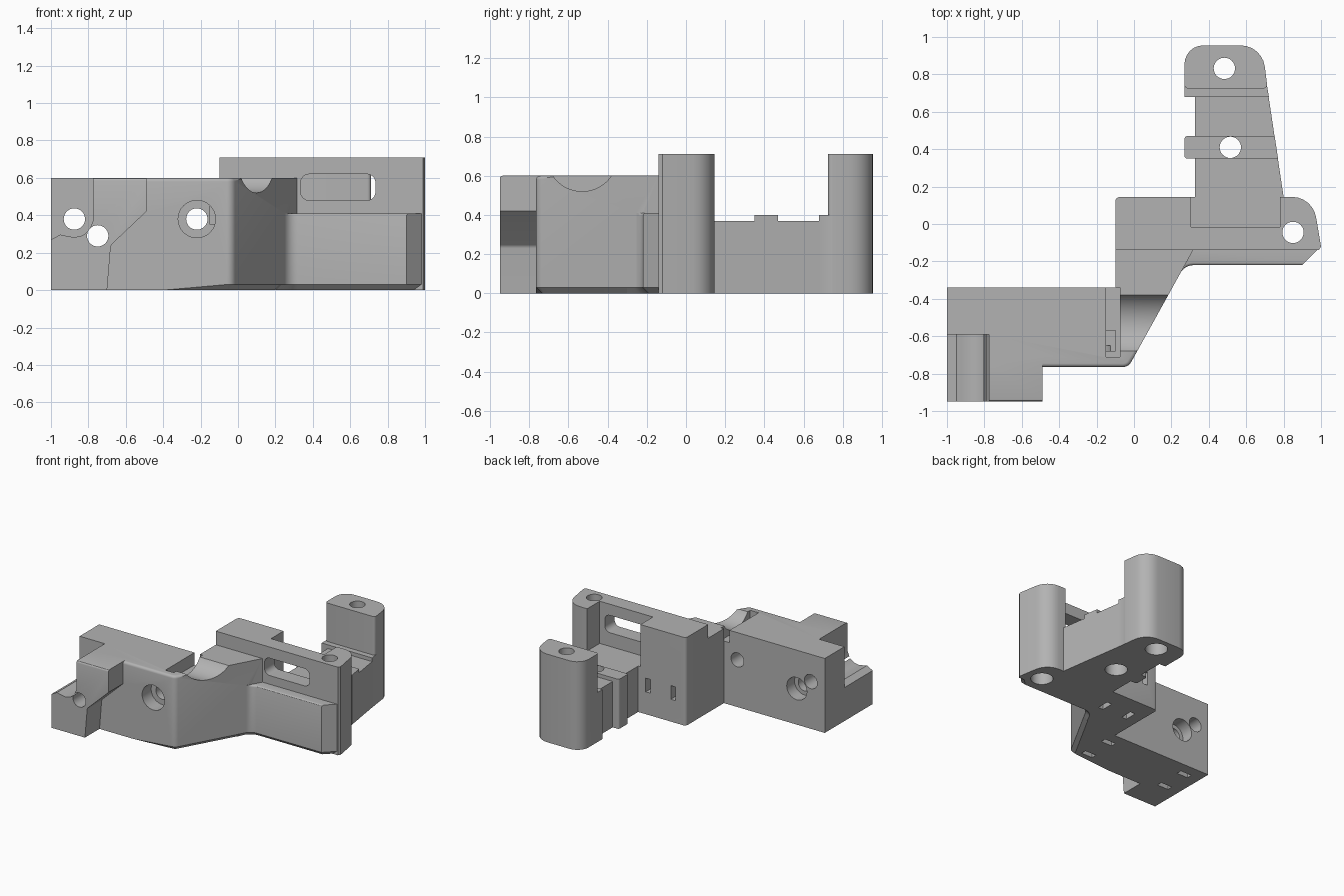
import bpy, bmesh, math
from mathutils import Vector

if "Cube" in bpy.data.objects:
    bpy.data.objects.remove(bpy.data.objects["Cube"])

grey = bpy.data.materials.new("grey plastic")
grey.diffuse_color = (0.45, 0.45, 0.45, 1)
grey.use_nodes = True
grey.node_tree.nodes["Principled BSDF"].inputs["Base Color"].default_value = grey.diffuse_color


def outline(pts, seg=6):
    """Polygon from (u, v) or (u, v, radius) corners; a radius rounds that corner."""
    out = []
    for i, p in enumerate(pts):
        c = Vector(p[:2])
        if len(p) < 3:
            out.append(c)
            continue
        a = (Vector(pts[i - 1][:2]) - c).normalized()
        b = (Vector(pts[(i + 1) % len(pts)][:2]) - c).normalized()
        half = a.angle(b) / 2
        centre = c + (a + b).normalized() * (p[2] / math.sin(half))
        d = p[2] / math.tan(half)
        s, e = c + a * d - centre, c + b * d - centre
        ang = s.angle_signed(e)
        for k in range(seg + 1):
            t = -ang * k / seg
            out.append(centre + Vector((s.x * math.cos(t) - s.y * math.sin(t),
                                        s.x * math.sin(t) + s.y * math.cos(t))))
    return out


def prism(name, pts, lo, hi, axis='Z', bevel=None):
    """Extrude an outline along an axis; bevel is a list of (test, width, segments)."""
    place = {'Z': lambda u, v, w: (u, v, w), 'Y': lambda u, v, w: (u, w, v),
             'X': lambda u, v, w: (w, u, v)}[axis]
    bm = bmesh.new()
    face = bm.faces.new([bm.verts.new(place(p[0], p[1], lo)) for p in outline(pts)])
    ext = bmesh.ops.extrude_face_region(bm, geom=[face])
    move = Vector(place(0, 0, hi - lo))
    bmesh.ops.translate(bm, vec=move, verts=[g for g in ext['geom'] if isinstance(g, bmesh.types.BMVert)])
    bmesh.ops.recalc_face_normals(bm, faces=bm.faces)
    for test, width, seg in bevel or []:
        edges = [e for e in bm.edges if all(test(v.co) for v in e.verts)]
        bmesh.ops.bevel(bm, geom=edges, offset=width, segments=seg, profile=0.5, affect='EDGES')
    bmesh.ops.recalc_face_normals(bm, faces=bm.faces)
    mesh = bpy.data.meshes.new(name)
    bm.to_mesh(mesh)
    bm.free()
    mesh.materials.append(grey)
    ob = bpy.data.objects.new(name, mesh)
    bpy.context.collection.objects.link(ob)
    return ob


def rect(x0, x1, y0, y1):
    return [(x0, y0), (x1, y0), (x1, y1), (x0, y1)]


def disc(u, v, r, n=32):
    return [(u + r * math.cos(2 * math.pi * k / n), v + r * math.sin(2 * math.pi * k / n)) for k in range(n)]


def combine(body, tool, op):
    mod = body.modifiers.new(op, 'BOOLEAN')
    mod.operation, mod.solver, mod.object = op, 'EXACT', tool
    bpy.context.view_layer.objects.active = body
    bpy.ops.object.modifier_apply(modifier=mod.name)
    bpy.data.objects.remove(tool)


# main block with the slanted front corner
body = prism("mounting_bracket", [
    (-1, -.34), (-1, -.765), (-.03, -.765, .05), (.316, -.14), (.316, -.08), (-.1, -.08), (-.1, -.34)],
    0, .6, bevel=[(lambda c: c.z < .001 and c.x > -.07 and c.y < -.13, .03, 1),
                  (lambda c: c.z > .599 and c.y < -.7, .02, 4)])

solids = [
    # stepped tab on the front left
    prism("front_tab", [(-1, 0), (-.7, 0), (-.68, .24, .03), (-.49, .42), (-.49, .6), (-1, .6)],
          -.95, -.7, 'Y', [(lambda c: c.z > .599 and c.y < -.94, .015, 3)]),
    # low wing in front of the wall
    prism("front_wing", [(.05, .1), (.05, -.3), (.2, -.3), (.227, -.3), (.271, -.22, .08), (.9, -.22), (1, -.12),
                         (.975, -.02), (.9, .1)], 0, .41,
          bevel=[(lambda c: c.z < .001 and c.y < -.11 and c.x > .22, .03, 1),
                 (lambda c: c.z > .4 and c.y < -.21 and c.x > .26, .015, 3)]),
    # tall wall with a rounded right end
    prism("tall_wall", [(-.1, -.14), (.988, -.14), (1, -.12), (.955, .145, .13), (-.1, .145, .025)], 0, .71),
    # tapered arm, its two cross strips and the end post
    prism("rear_arm", [(.325, .05), (.814, .05), (.708, .76), (.325, .76)], 0, .37),
    prism("middle_strip", [(.27, .35, .015), (.77, .35), (.752, .47), (.27, .47, .015)], 0, .4),
    prism("rear_strip", [(.27, .68), (.721, .68), (.708, .76), (.27, .76)], 0, .4),
    prism("end_post", [(.27, .725, .02), (.714, .725, .02), (.685, .955, .13), (.27, .955, .1)], 0, .71),
]
for s in solids:
    combine(body, s, 'UNION')

cuts = [
    # pocket behind the wall and the long window through it
    prism("pocket", [(.305, -.015), (.78, -.015), (.78, .3), (.305, .3)], .37, .9),
    prism("window", [(.335, .48, .045), (.735, .48, .045), (.735, .62, .045), (.335, .62, .045)], -.4, .05, 'Y'),
    # scooped corner of the front tab
    prism("corner_scoop", [(-1.1, .25), (-1, .27), (-.95, .297), (-.92, .29), (-.875, .282), (-.83, .292),
                           (-.795, .32), (-.775, .37), (-.775, .8), (-1.1, .8)], -1.1, -.59, 'Y'),
    # round groove in the top and the narrow slot beside it
    prism("top_groove", disc(-.53, .70, .18, 48), -.08, .7, 'X'),
    prism("top_slot", rect(-.15, -.075, -.71, -.34), .5, .9),
    prism("top_slot_hole", rect(-.15, -.1, -.68, -.57), .35, .9),
]
# vertical screw holes, widened from below
for x, y in [(.85, -.045), (.515, .41), (.483, .832)]:
    cuts += [prism("screw_hole", disc(x, y, .057), -.1, .9),
             prism("screw_head", disc(x, y, .083), -.1, .1)]
# holes running front to back, with wide ends
for x, z in [(-.875, .38), (-.75, .29), (-.22, .38)]:
    cuts.append(prism("rod_hole", disc(x, z, .057), -1.1, -.2, 'Y'))
cuts += [prism("front_recess", disc(-.22, .38, .1), -1.1, -.65, 'Y'),
         prism("back_recess", disc(-.75, .29, .09), -.44, -.2, 'Y')]
# narrow pockets in the underside and rear wall
for x in (-.13, -.86):
    for y in (-.45, -.675):
        cuts.append(prism("base_slot", rect(x - .05, x + .05, y - .022, y + .022), -.1, .1))
for x in (.012, .236):
    cuts += [prism("base_slot", rect(x - .022, x + .022, -.1, .0), -.1, .1),
             prism("rear_slot", rect(x - .022, x + .022, .18, .29), .05, .3, 'Y')]
for c in cuts:
    combine(body, c, 'DIFFERENCE')

body.select_set(True)
bpy.context.view_layer.objects.active = body
bpy.ops.object.shade_smooth_by_angle(angle=math.radians(30))
